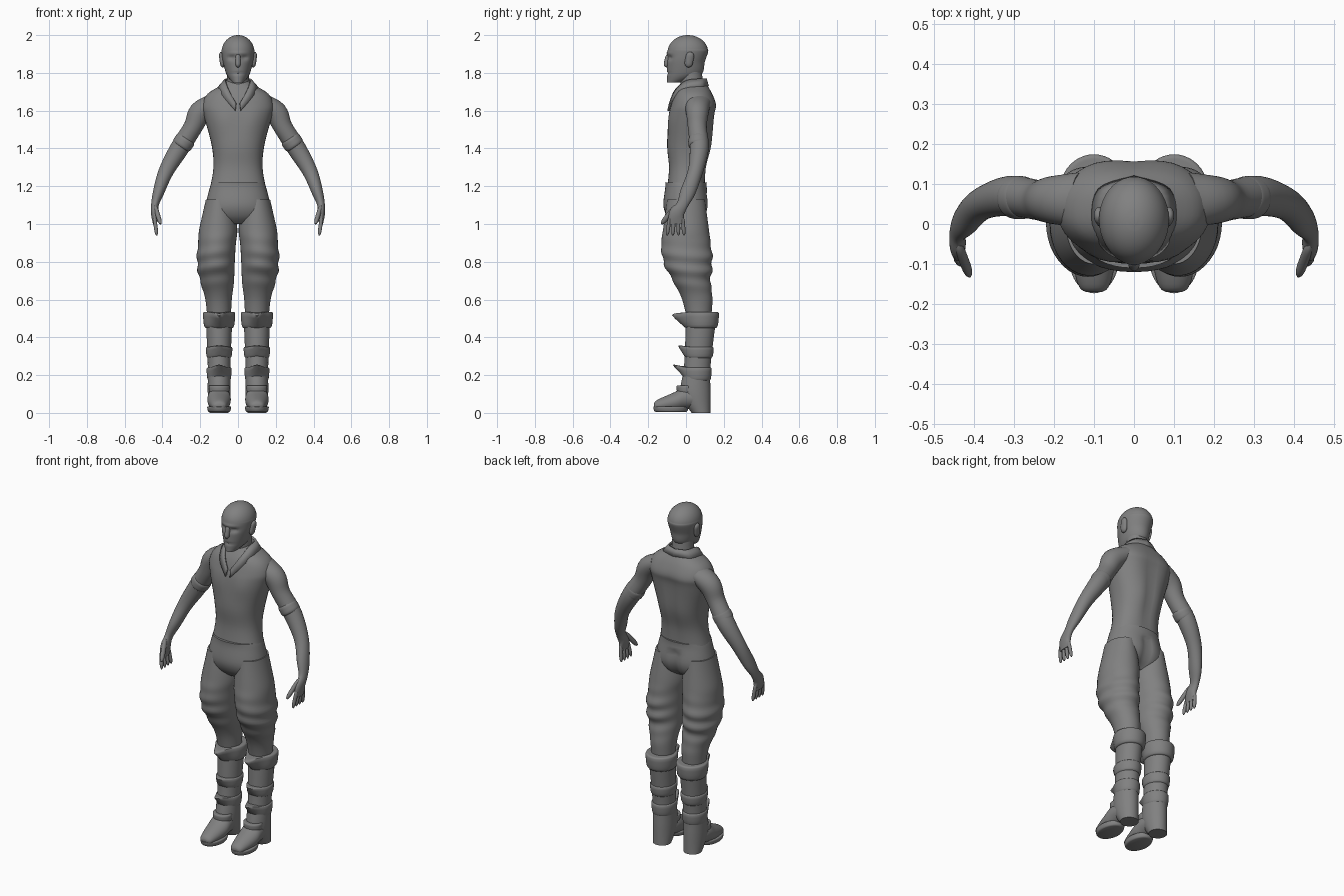
import bpy, bmesh
from math import sin, cos, pi, exp, copysign
from mathutils import Vector

if "Cube" in bpy.data.objects:
    bpy.data.objects.remove(bpy.data.objects["Cube"], do_unlink=True)

COLOUR = (.22, .22, .22, 1)
grey = bpy.data.materials.new("plain grey")
grey.use_nodes = True
grey.diffuse_color = COLOUR
grey.node_tree.nodes["Principled BSDF"].inputs["Base Color"].default_value = COLOUR
X_AXIS, Y_AXIS, Z_AXIS = Vector((1, 0, 0)), Vector((0, 1, 0)), Vector((0, 0, 1))


def smooth_rows(rows, steps):
    """Pass a smooth spline through rows of numbers."""
    result = []
    last = len(rows) - 1
    for index in range(last):
        before, start, end, after = (rows[max(0, min(last, index + offset))] for offset in (-1, 0, 1, 2))
        for step in range(steps):
            t = step / steps
            result.append([q + t / 2 * (r - p + t * (2 * p - 5 * q + 4 * r - s + t * (3 * (q - r) + s - p)))
                           for p, q, r, s in zip(before, start, end, after)])
    result.append(list(rows[-1]))
    return result


def finish(name, bm, mirror):
    """Turn the mesh into a smooth shaded object, copied to the other side if asked."""
    bmesh.ops.recalc_face_normals(bm, faces=bm.faces)
    mesh = bpy.data.meshes.new(name)
    bm.to_mesh(mesh)
    bm.free()
    mesh.materials.append(grey)
    part = bpy.data.objects.new(name, mesh)
    bpy.context.collection.objects.link(part)
    bpy.ops.object.select_all(action='DESELECT')
    part.select_set(True)
    bpy.context.view_layer.objects.active = part
    bpy.ops.object.shade_smooth_by_angle(angle=.9)
    if mirror:
        part.modifiers.new("other side", 'MIRROR')
    return part


def skin(name, rings, warp, mirror):
    """Join rings of points into a closed tube."""
    bm = bmesh.new()
    loops = []
    for ring in rings:
        for point in ring:
            if warp:
                warp(point)
        loops.append([bm.verts.new(point) for point in ring])
    for lower, upper in zip(loops, loops[1:]):
        for k in range(len(lower)):
            bm.faces.new((lower[k - 1], lower[k], upper[k], upper[k - 1]))
    bm.faces.new(loops[0])
    bm.faces.new(loops[-1])
    return finish(name, bm, mirror)


def ellipse(centre, side, depth, power=2, count=40):
    """Ring of points; a higher power makes it squarer."""
    ring = []
    for k in range(count):
        angle = 2 * pi * k / count
        a, b = (copysign(abs(f) ** (2 / power), f) for f in (cos(angle), sin(angle)))
        ring.append(centre + side * a + depth * b)
    return ring


def stack(name, rows, x=0, power=2, steps=5, warp=None, mirror=False):
    """Level sections, each given as height, y, half width and half depth."""
    rings = [ellipse(Vector((x, y, z)), X_AXIS * wide, Y_AXIS * deep, power)
             for z, y, wide, deep in smooth_rows(rows, steps)]
    return skin(name, rings, warp, mirror)


def limb(name, rows, mirror=True, steps=5):
    """Sections across a path, each given as x, y, z, half width and half depth."""
    rows = smooth_rows(rows, steps)
    path = [Vector(row[:3]) for row in rows]
    rings = []
    for i, (centre, row) in enumerate(zip(path, rows)):
        along = (path[min(i + 1, len(path) - 1)] - path[max(i - 1, 0)]).normalized()
        depth = (Y_AXIS - along * along.y).normalized()
        rings.append(ellipse(centre, depth.cross(along) * row[3], depth * row[4]))
    return skin(name, rings, None, mirror)


def pod(name, start, end, wide, deep, mirror=True):
    """Rounded rod between two points."""
    start, end = Vector(start), Vector(end)
    rows = []
    for k in range(-8, 9):
        swell = max(.1, 1 - (k / 8) ** 4) ** .5
        rows.append([*start.lerp(end, k / 16 + .5), wide * swell, deep * swell])
    return limb(name, rows, mirror, steps=1)


def blob(distance, width):
    return exp(-(distance / width) ** 2)


# Head: jaw sections under a domed skull, with brow, eye sockets and mouth
def shape_face(p):
    if p.y < -.02:
        p.y += .014 * blob(abs(p.x) - .033, .017) * blob(p.z - 1.88, .012)
        p.y += .006 * blob(p.z - 1.797, .006) * blob(p.x, .03)
        p.y -= .005 * blob(p.z - 1.905, .01) * blob(p.x, .05)


jaw = [(1.75, -.06, .03, .04), (1.79, -.01, .06, .09), (1.86, 0, .08, .1)]
skull = [(1.91 + .09 * sin(a), .01, .087 * cos(a), .107 * cos(a)) for a in (k * pi / 17 for k in range(9))]
stack("head", jaw + skull, steps=8, warp=shape_face)
pod("nose", (0, -.09, 1.9), (0, -.106, 1.83), .014, .016, mirror=False)
pod("ears", (.08, .01, 1.83), (.09, .025, 1.91), .013, .022)
stack("neck", [(1.68, .04, .07, .06), (1.75, .03, .06, .06), (1.84, .02, .06, .06)])


# Torso with a spine groove, shoulder blades and chest
def shape_torso(p):
    if p.y > .04:
        p.y -= .012 * blob(p.x, .03) * blob(p.z - 1.42, .2)
        p.y += .006 * blob(abs(p.x) - .1, .05) * blob(p.z - 1.58, .07)
    else:
        p.y -= .008 * blob(abs(p.x) - .08, .05) * blob(p.z - 1.55, .06)


stack("torso", [(1.18, 0, .15, .1), (1.3, .01, .13, .1), (1.42, .02, .14, .12), (1.57, .03, .18, .12),
                (1.63, .04, .19, .12), (1.69, .04, .16, .1), (1.74, .04, .08, .07), (1.76, .04, .06, .06)],
      power=2.3, warp=shape_torso)

# Open collar, falling outward from its upper edge
bm = bmesh.new()
fold = []
for corner in smooth_rows([(0, .11, 1.77), (.06, .08, 1.77), (.07, 0, 1.76), (.05, -.06, 1.71), (.01, -.09, 1.64)], 5):
    top = Vector(corner)
    low = top + Vector((top.x * .5, top.y * .1, -.04))
    fold.append((bm.verts.new(top), bm.verts.new(low)))
for (top, low), (next_top, next_low) in zip(fold, fold[1:]):
    bm.faces.new((top, next_top, next_low, low))
collar = finish("collar", bm, mirror=True)
collar.modifiers.new("cloth thickness", 'SOLIDIFY').thickness = .01

# Arms with rolled sleeve hems, fingers and thumbs
limb("arms", [(.13, .06, 1.64, .05, .07), (.2, .06, 1.59, .06, .06), (.24, .06, 1.51, .05, .05),
              (.31, .07, 1.4, .05, .05), (.38, .05, 1.28, .04, .04), (.42, .01, 1.17, .03, .04),
              (.44, -.02, 1.1, .02, .03), (.44, -.05, 1.05, .02, .04), (.44, -.05, 1, .01, .04)])
pod("sleeve_hems", (.265, .065, 1.465), (.31, .067, 1.4), .054, .054)
for k, finger in enumerate(("index", "middle", "ring", "little")):
    pod(finger + "_fingers", (.443, .022 * k - .085, 1.04), (.43, .03 * k - .1, .94), .01, .01)
pod("thumbs", (.44, -.05, 1.1), (.41, -.13, 1), .012, .014)


# Trousers: hips with a rear cleft, then baggy folded legs
def shape_hips(p):
    if p.y > 0 and p.z < 1.16:
        p.y -= .02 * blob(p.x, .025)


def shape_legs(p):
    ripple = .05 * sin(p.z * 75 + p.y * 6 + p.x * 9) * blob(p.z - .77, .1)
    p.y += ripple * p.y
    p.x += .017 * blob(p.z - .8, .15) + ripple * max(0, p.x - .1)


stack("hips", [(1, 0, .09, .06), (1.04, 0, .16, .1), (1.1, 0, .17, .12), (1.19, 0, .15, .11), (1.22, 0, .14, .11)],
      power=2.2, warp=shape_hips)
stack("trouser_legs", [(.47, .07, .06, .06), (.6, .06, .07, .08), (.7, .03, .09, .1), (.8, .01, .1, .13),
                       (.9, 0, .1, .13), (.98, 0, .1, .12), (1.13, 0, .07, .1)],
      x=.1, steps=8, warp=shape_legs, mirror=True)

# Boots: shafts, then feet with sections running forward to the toes
stack("boot_shafts", [(0, .08, .05, .05), (.1, .05, .06, .08), (.25, .06, .06, .07), (.5, .08, .07, .08)],
      x=.1, mirror=True)
foot = smooth_rows([(.09, .07, .05, .04), (0, .08, .06, .06), (-.06, .06, .06, .05),
                    (-.15, .04, .04, .03), (-.17, .04, .02, .01)], 5)
skin("boot_feet", [ellipse(Vector((.1, y, z)), X_AXIS * wide, Z_AXIS * high) for y, z, wide, high in foot],
     None, True)


# Leather bands round the boots, most drawn out to a point in front
def band(name, y, low, high, wide, deep, reach=0, rise=0):
    def point_front(p):
        front = max(0, (y - p.y) / deep) ** 4 * blob(p.x - .1, .05)
        p.y -= reach * front * (p.z - low) / (high - low)
        p.z += rise * front
    rows = [(low + (high - low) * t, y, wide * flare, deep * flare)
            for t, flare in ((0, .85), (.2, .95), (.9, 1), (1, .85))]
    stack(name, rows, x=.1, steps=3, warp=point_front, mirror=True)


band("boot_cuffs", .084, .45, .535, .085, .09, reach=.075, rise=-.01)
band("upper_shin_bands", .066, .29, .35, .07, .08, reach=.03, rise=.01)
band("lower_shin_bands", .06, .17, .24, .066, .076, reach=.06, rise=.02)
band("instep_bands", 0, .1, .145, .055, .05)
band("boot_soles", -.08, .005, .035, .063, .093)
